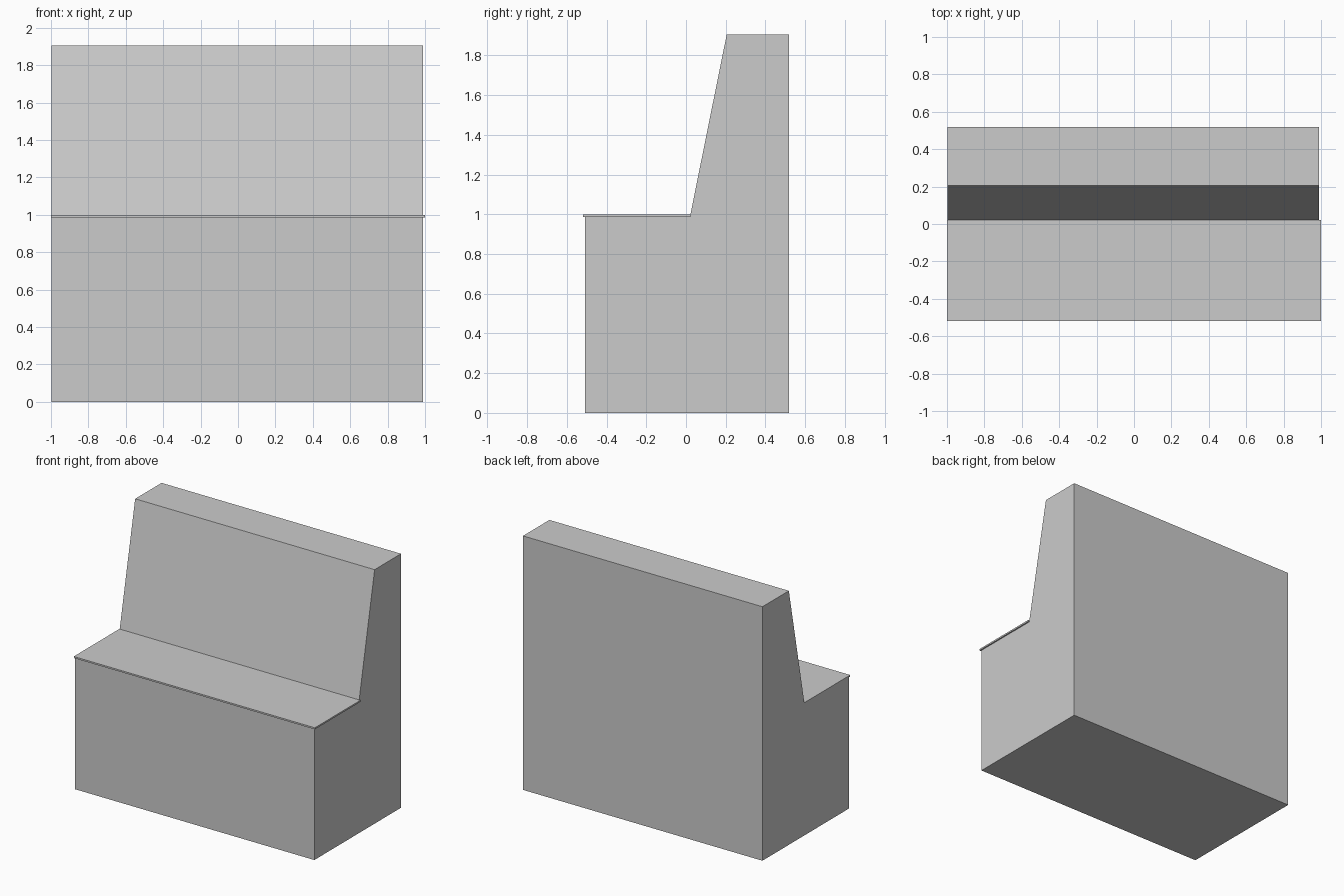
import bpy, bmesh

if "Cube" in bpy.data.objects:
    bpy.data.objects.remove(bpy.data.objects["Cube"])


def extrude_profile(name, profile, x0, x1):
    """Solid made from a (y, z) side profile swept along x."""
    bm = bmesh.new()
    face = bm.faces.new([bm.verts.new((x0, y, z)) for y, z in profile])
    swept = bmesh.ops.extrude_face_region(bm, geom=[face])
    verts = [v for v in swept["geom"] if isinstance(v, bmesh.types.BMVert)]
    bmesh.ops.translate(bm, verts=verts, vec=(x1 - x0, 0, 0))
    bmesh.ops.recalc_face_normals(bm, faces=bm.faces)
    mesh = bpy.data.meshes.new(name)
    bm.to_mesh(mesh)
    bm.free()
    obj = bpy.data.objects.new(name, mesh)
    bpy.context.collection.objects.link(obj)
    return obj


FRONT, BACK, SEAT_Z, TOP_Z = -0.509, 0.518, 0.986, 1.905

# Base and sloped backrest in one solid
extrude_profile("bench_body", [
    (FRONT, 0), (BACK, 0), (BACK, TOP_Z), (0.205, TOP_Z),
    (0.022, 0.998), (0.022, SEAT_Z), (FRONT, SEAT_Z)], -0.997, 0.990)

# Thin seat slab with a small overhang
extrude_profile("seat", [
    (-0.518, SEAT_Z), (0.022, SEAT_Z), (0.022, 0.998), (-0.518, 0.998)],
    -1.0, 1.0)
